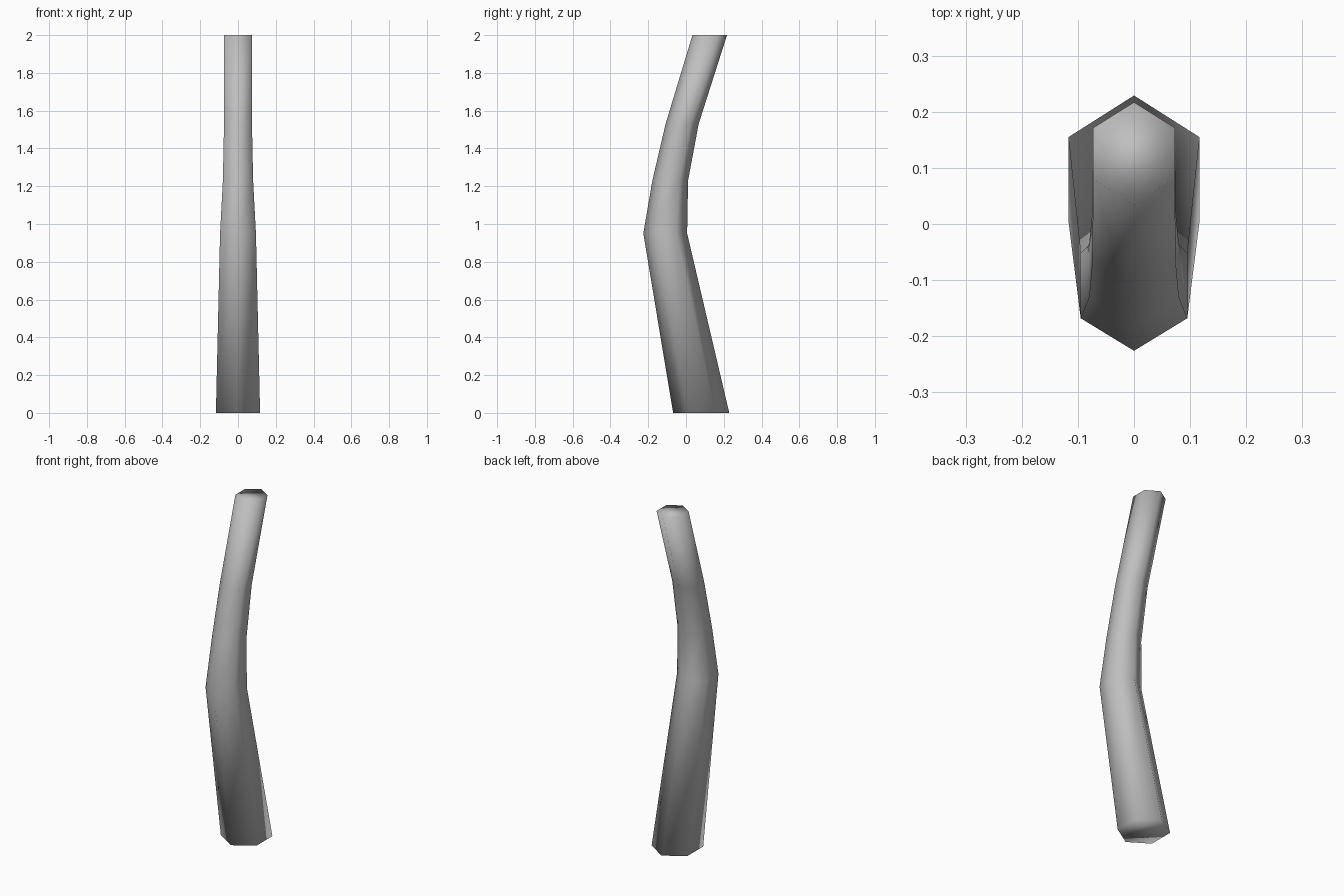
import bpy
import bmesh

# Remove the default cube
cube = bpy.data.objects.get("Cube")
if cube:
    bpy.data.objects.remove(cube, do_unlink=True)

# Single plain grey
grey = bpy.data.materials.new("plain_grey")
grey.use_nodes = True
colour = (0.52, 0.52, 0.52, 1)
grey.diffuse_color = colour
grey.node_tree.nodes["Principled BSDF"].inputs["Base Color"].default_value = colour

# Level six-sided sections: height, half width, front y, back y
SECTIONS = [
    (0.0, 0.117, -0.068, 0.229),
    (0.95, 0.095, -0.226, 0.006),
    (1.23, 0.080, -0.178, 0.011),
    (1.53, 0.074, -0.108, 0.067),
    (2.0, 0.073, 0.034, 0.217),
]


def add_section(bm, z, w, front, back):
    """One hexagon with a point at the front and at the back."""
    inset = (back - front) / 4
    outline = [(0, front), (w, front + inset), (w, back - inset),
               (0, back), (-w, back - inset), (-w, front + inset)]
    return [bm.verts.new((x, y, z)) for x, y in outline]


# Bent tapering post, closed at both ends
bm = bmesh.new()
rings = [add_section(bm, *section) for section in SECTIONS]
for low, high in zip(rings, rings[1:]):
    for i in range(6):
        j = (i + 1) % 6
        bm.faces.new((low[i], low[j], high[j], high[i]))
bm.faces.new(rings[0][::-1])
bm.faces.new(rings[-1])
bmesh.ops.recalc_face_normals(bm, faces=bm.faces)

# Soft shading runs over the ends too
for face in bm.faces:
    face.smooth = True

mesh = bpy.data.meshes.new("bent_post")
bm.to_mesh(mesh)
bm.free()
mesh.materials.append(grey)
post = bpy.data.objects.new("bent_post", mesh)
bpy.context.collection.objects.link(post)
